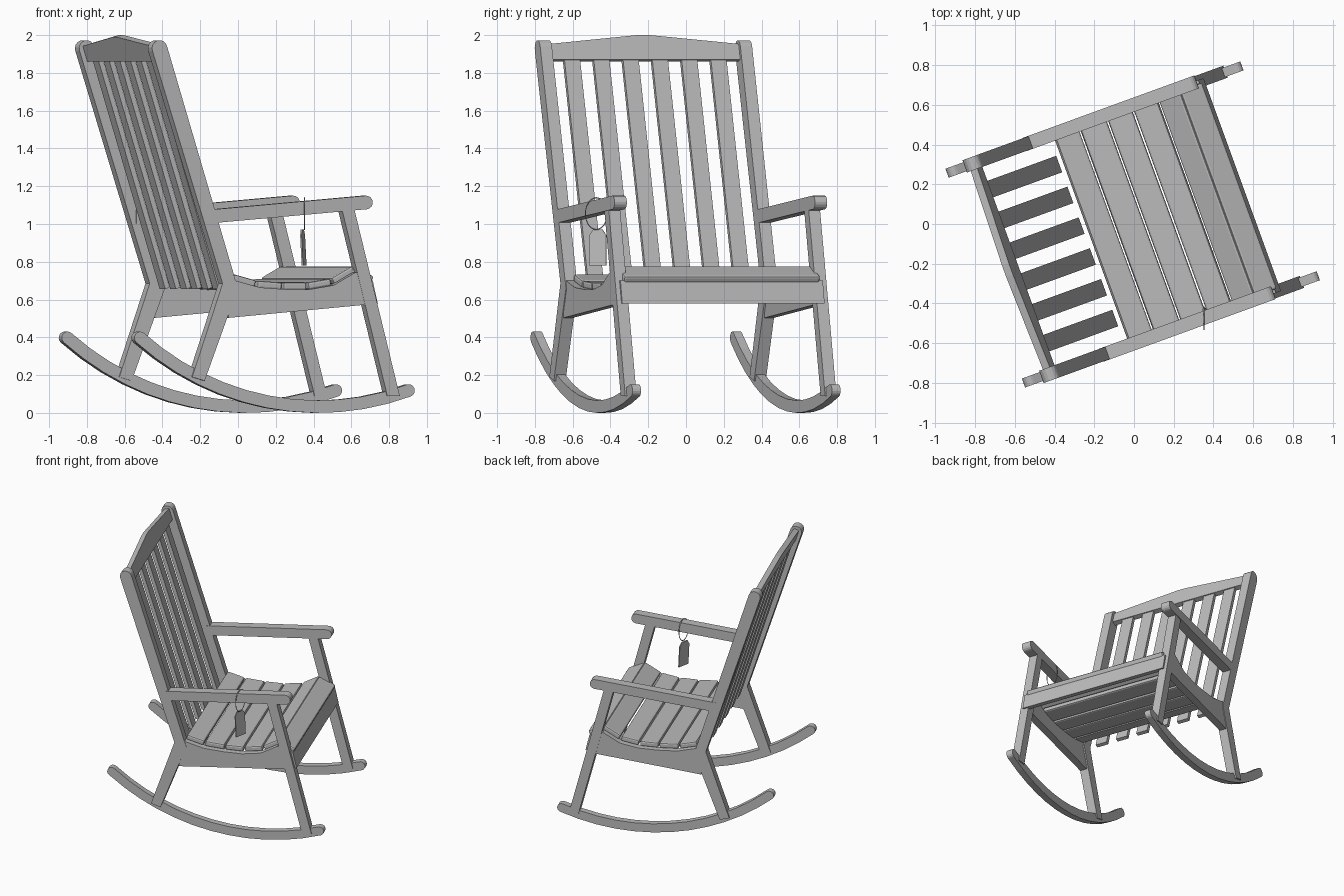
import bpy, bmesh, math
from mathutils import Matrix, Vector

old = bpy.data.objects.get("Cube")
if old:
    bpy.data.objects.remove(old)

wood = bpy.data.materials.new("plain_grey")
wood.use_nodes = True
wood.diffuse_color = (0.5, 0.5, 0.5, 1)
wood.node_tree.nodes["Principled BSDF"].inputs["Base Color"].default_value = (0.5, 0.5, 0.5, 1)

# The chair faces local +x and is turned as a whole
TURN = Matrix.Rotation(math.radians(20), 4, 'Z')
O, X, Y, Z = Vector((0, 0, 0)), Vector((1, 0, 0)), Vector((0, 1, 0)), Vector((0, 0, 1))
SIDE = (O, X, Z, Y)


def prism(name, pts, lo, hi, frame=SIDE, bevel=0, turn=TURN):
    """Extrude a flat outline between lo and hi along the frame's last axis."""
    o, a, b, n = frame
    bm = bmesh.new()
    face = bm.faces.new([bm.verts.new(o + a * p + b * q + n * lo) for p, q in pts])
    out = bmesh.ops.extrude_face_region(bm, geom=[face])
    verts = [v for v in out["geom"] if isinstance(v, bmesh.types.BMVert)]
    bmesh.ops.translate(bm, verts=verts, vec=n * (hi - lo))
    bmesh.ops.transform(bm, matrix=turn, verts=bm.verts)
    bmesh.ops.recalc_face_normals(bm, faces=bm.faces)
    mesh = bpy.data.meshes.new(name)
    bm.to_mesh(mesh)
    bm.free()
    mesh.materials.append(wood)
    obj = bpy.data.objects.new(name, mesh)
    bpy.context.collection.objects.link(obj)
    if bevel:
        mod = obj.modifiers.new("soft_edges", 'BEVEL')
        mod.width, mod.segments = bevel, 2
    return obj


def arc(c, r, start, end, n=8):
    angles = [math.radians(start + (end - start) * i / n) for i in range(n + 1)]
    return [(c[0] + r * math.cos(t), c[1] + r * math.sin(t)) for t in angles]


# Back frame: leaning plane shared by posts, slats and crest rail
LEAN = math.radians(17.3)
base = Vector((-0.263, 0, 0.66))
up = Vector((-math.sin(LEAN), 0, math.cos(LEAN)))
fwd = Vector((math.cos(LEAN), 0, math.sin(LEAN)))
BACK = (base, Y, up, fwd)

# Rocker outline: curved band with rounded ends
centre, R, half = (0.24, 1.598), 1.565, 0.033
a0, a1 = -129.9, -71
tail = arc(centre, R, a0, a1, 1)
rocker = (arc(centre, R + half, a0, a1, 12) + arc(tail[1], half, a1, a1 + 180)[1:-1]
          + arc(centre, R - half, a1, a0, 12) + arc(tail[0], half, a0 + 180, a0 + 360)[1:-1])

# Rear post outline: splayed leg, knee and rounded top
top = base + up * 1.33
post = ([(-0.475, 0.19), (-0.304, 0.685)]
        + arc((top.x, top.z), 0.043, 197.3, 17.3)
        + [(-0.218, 0.66), (-0.405, 0.17)])

front_leg = [(0.625, 0.09), (0.366, 1.09), (0.436, 1.09), (0.695, 0.09)]
arm = [(-0.38, 1.075), (-0.38, 1.003)] + arc((0.505, 1.114), 0.036, -85.2, 94.8)

# Seat line: joints between the slats, from back to front
seat = [(-0.225, 0.735), (-0.093, 0.70), (0.052, 0.69), (0.19, 0.69),
        (0.324, 0.712), (0.446, 0.78), (0.57, 0.72)]
side_rail = ([(0.53, 0.575), (-0.27, 0.503), (-0.27, 0.71)]
             + [(u, z - 0.036) for u, z in seat[:-1]] + [(0.50, 0.72)])

parts = [("rocker", rocker, 0.538, 0.586), ("rear_post", post, 0.531, 0.597),
         ("front_leg", front_leg, 0.531, 0.595), ("armrest", arm, 0.53, 0.599),
         ("side_rail", side_rail, 0.54, 0.593)]
for side, s in (("left", 1), ("right", -1)):
    for name, outline, lo, hi in parts:
        prism(f"{side}_{name}", outline, s * lo, s * hi)

# Seat slats follow the curved rails
for i, (p, q) in enumerate(zip(seat, seat[1:])):
    p, q = Vector(p), Vector(q)
    along = (q - p).normalized()
    down = Vector((along.y, -along.x)) * 0.04
    p, q = p + along * 0.003, q - along * 0.003
    prism(f"seat_slat_{i + 1}", [p, q, q + down, p + down], -0.552, 0.552, bevel=0.011)

# Front apron, tilted with the front legs
prism("front_apron", [(0.52, 0.70), (0.552, 0.70), (0.58, 0.58), (0.545, 0.58)], -0.57, 0.57)

# Back slats and pointed crest rail
for i in range(6):
    v = (i - 2.5) * 0.165
    prism(f"back_slat_{i + 1}", [(v - 0.044, 0), (v + 0.044, 0), (v + 0.044, 1.3), (v - 0.044, 1.3)],
          -0.013, 0.013, BACK)
prism("crest_rail", [(-0.54, 1.262), (0.54, 1.262), (0.54, 1.348), (0.03, 1.398),
                     (-0.03, 1.398), (-0.54, 1.348)], -0.018, 0.02, BACK)

# Hanging tag with clipped corners, and its string loop round the right arm
across = Vector((0.2, 0.98, 0))
TAG = (Vector((0.35, -0.467, 0.78)), across, Vector((-0.05, 0, 1)), Vector((0.98, -0.2, 0)))
prism("tag", [(-0.046, 0), (0.046, 0), (0.046, 0.16), (0.026, 0.19), (-0.026, 0.19), (-0.046, 0.16)],
      -0.004, 0.004, TAG, turn=Matrix())
bpy.ops.mesh.primitive_torus_add(major_segments=32, minor_segments=6, major_radius=0.08,
                                 minor_radius=0.003, location=(0.353, -0.475, 1.055),
                                 rotation=(0, math.pi / 2, 0))
loop = bpy.context.object
loop.name = "tag_string"
loop.scale = (1.05, 0.72, 1)
loop.data.materials.append(wood)
